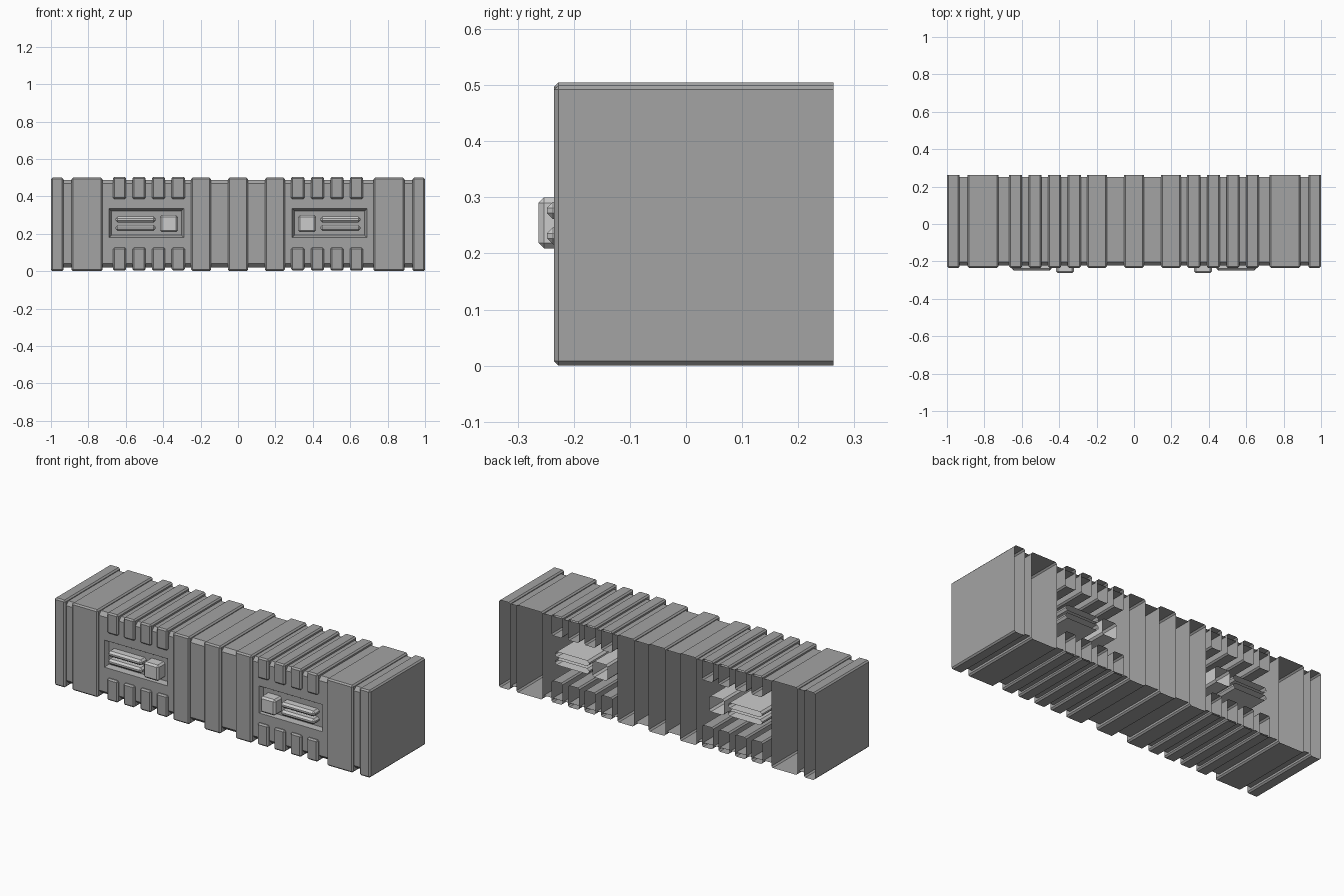
import bpy, bmesh

if "Cube" in bpy.data.objects:
    bpy.data.objects.remove(bpy.data.objects["Cube"])

BACK = 0.263    # ribs are open at this rear plane


def grey(name, value):
    mat = bpy.data.materials.new(name)
    mat.diffuse_color = (value, value, value, 1)
    mat.use_nodes = True
    mat.node_tree.nodes["Principled BSDF"].inputs["Base Color"].default_value = mat.diffuse_color
    return mat


DARK = grey("dark_grey", 0.37)
LIGHT = grey("light_grey", 0.55)


def open_box(bm, x, y, z, bevel=0.008, core=False):
    """Box without a back face. Core boxes have no ends and chamfer only along x."""
    res = bmesh.ops.create_cube(bm, size=1)
    verts = res["verts"]
    for v in verts:
        v.co = [r[0] if c < 0 else r[1] for c, r in zip(v.co, (x, y, z))]
    faces = {f for v in verts for f in v.link_faces}
    kill = []
    for f in faces:
        f.normal_update()
        if f.normal.y > 0.9 or (core and abs(f.normal.x) > 0.9):
            kill.append(f)
    edges = []
    for e in {e for v in verts for e in v.link_edges}:
        a, b = e.verts[0].co, e.verts[1].co
        at_back = min(a.y, b.y) > y[1] - 1e-5
        along_x = abs(a.x - b.x) > 1e-5
        if not at_back and (along_x or not core):
            edges.append(e)
    # the ends go first on core pieces so the chamfer runs straight through
    bmesh.ops.delete(bm, geom=kill, context="FACES_ONLY")
    bmesh.ops.bevel(bm, geom=edges, offset=bevel, segments=1,
                    affect="EDGES", profile=0.5, clamp_overlap=True)


def finish(name, bm, mirror=True, mat=DARK):
    me = bpy.data.meshes.new(name)
    bm.to_mesh(me)
    bm.free()
    me.materials.append(mat)
    ob = bpy.data.objects.new(name, me)
    bpy.context.collection.objects.link(ob)
    if mirror:
        mod = ob.modifiers.new("mirror", "MIRROR")
        mod.use_mirror_merge = False
    return ob


# Full-height ribs
bm = bmesh.new()
for x in [(-1, -0.932), (-0.89, -0.725), (-0.25, -0.145)]:
    open_box(bm, x, (-0.235, BACK), (0.0, 0.5))
finish("side_ribs", bm)

bm = bmesh.new()
open_box(bm, (-0.053, 0.053), (-0.235, BACK), (0.0, 0.5))
finish("centre_rib", bm, False)

# Sunken core strips between the ribs
bm = bmesh.new()
for x in [(-0.932, -0.89), (-0.145, -0.053)]:
    open_box(bm, x, (-0.222, 0.25), (0.02, 0.488), 0.02, True)
finish("core_strips", bm)

# Wide panel with a recessed window
bm = bmesh.new()
open_box(bm, (-0.725, -0.25), (-0.222, 0.25), (0.02, 0.488), 0.02, True)
bm.normal_update()
front = [f for f in bm.faces if f.normal.y < -0.99]
bmesh.ops.inset_region(bm, faces=front, thickness=0.03, use_boundary=True)
for v in front[0].verts:
    v.co.x = -0.69 if v.co.x < -0.4875 else -0.29
    v.co.z = 0.18 if v.co.z < 0.254 else 0.335
bmesh.ops.inset_region(bm, faces=front, thickness=0.018, use_boundary=True)
for v in front[0].verts:
    v.co.y = -0.2
finish("window_panel", bm)

# Short ribs above and below the window
bm = bmesh.new()
for i in range(4):
    x0 = -0.668 + i * 0.1045
    for z in [(0.385, 0.505), (0.003, 0.127)]:
        open_box(bm, (x0, x0 + 0.07), (-0.235, BACK), z)
finish("short_ribs", bm)

# Two slats inside the window
bm = bmesh.new()
for z in [(0.216, 0.247), (0.261, 0.292)]:
    open_box(bm, (-0.655, -0.44), (-0.248, 0.25), z, 0.011)
finish("window_slats", bm, mat=LIGHT)

# Protruding block beside the slats
bm = bmesh.new()
open_box(bm, (-0.417, -0.322), (-0.263, 0.25), (0.209, 0.3), 0.01)
finish("window_block", bm, mat=LIGHT)
